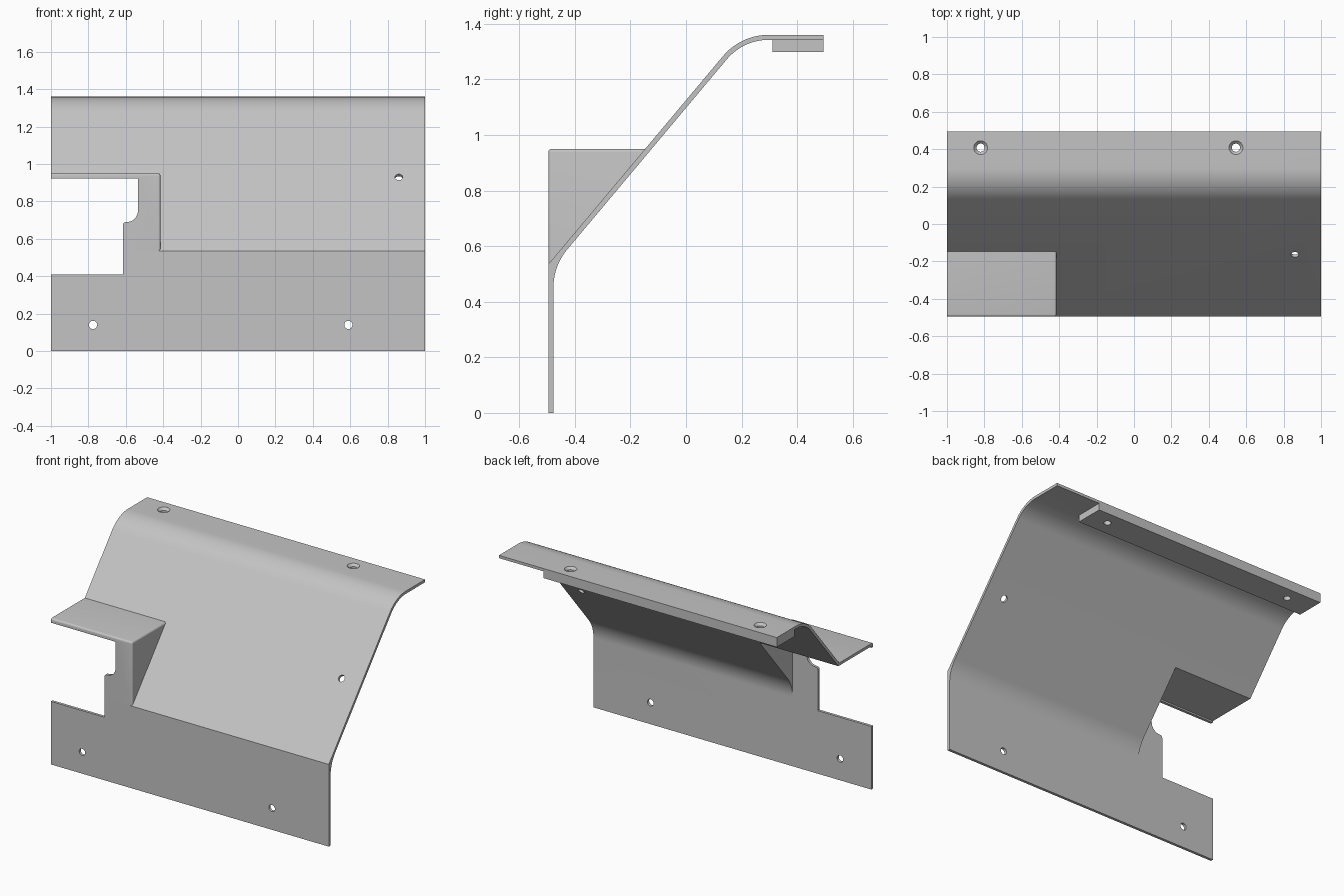
import bpy, bmesh
from math import sin, cos, tan, radians, pi
from mathutils import Matrix, Vector

old = bpy.data.objects.get("Cube")
if old:
    bpy.data.objects.remove(old, do_unlink=True)

grey = bpy.data.materials.new("sheet_grey")
grey.use_nodes = True
colour = (0.55, 0.55, 0.55, 1)
grey.diffuse_color = colour
grey.node_tree.nodes["Principled BSDF"].inputs["Base Color"].default_value = colour

T = 0.018                      # sheet thickness
FRONT, BACK, TOP = -0.495, 0.495, 1.36
CREASE = 0.535                 # height of the lower bend
A = radians(50)                # slope angle from horizontal
R = 0.215                      # bend radius


def add_object(name, bm):
    bmesh.ops.recalc_face_normals(bm, faces=bm.faces)
    mesh = bpy.data.meshes.new(name)
    bm.to_mesh(mesh)
    bm.free()
    mesh.materials.append(grey)
    ob = bpy.data.objects.new(name, mesh)
    bpy.context.collection.objects.link(ob)
    return ob


def prism(name, points, lo, hi, axis="x", round_edge=None):
    """Extrude a (y, z) outline along x, or an (x, z) outline along y."""
    place = (lambda a, b, d: (d, a, b)) if axis == "x" else (lambda a, b, d: (a, d, b))
    bm = bmesh.new()
    face = bm.faces.new([bm.verts.new(place(a, b, lo)) for a, b in points])
    grown = bmesh.ops.extrude_face_region(bm, geom=[face])
    verts = [v for v in grown["geom"] if isinstance(v, bmesh.types.BMVert)]
    bmesh.ops.translate(bm, verts=verts, vec=place(0, 0, hi - lo))
    if round_edge:
        edges = [e for e in bm.edges if round_edge(*(v.co for v in e.verts))]
        bmesh.ops.bevel(bm, geom=edges, offset=0.018, segments=5, profile=0.5,
                        affect="EDGES", clamp_overlap=True)
    return add_object(name, bm)


def cylinder(name, centre, direction, r_low, r_high, depth):
    bm = bmesh.new()
    turn = Vector((0, 0, 1)).rotation_difference(Vector(direction)).to_matrix().to_4x4()
    bmesh.ops.create_cone(bm, cap_ends=True, segments=32, radius1=r_low, radius2=r_high,
                          depth=depth, matrix=Matrix.Translation(centre) @ turn)
    return add_object(name, bm)


def boolean(ob, tool, operation="DIFFERENCE"):
    mod = ob.modifiers.new("bool", "BOOLEAN")
    mod.object, mod.operation, mod.solver = tool, operation, "EXACT"
    bpy.context.view_layer.objects.active = ob
    bpy.ops.object.modifier_apply(modifier=mod.name)
    bpy.data.objects.remove(tool, do_unlink=True)


def arc(cy, cz, r, start, end, steps=14):
    return [(cy + r * cos(start + (end - start) * i / steps),
             cz + r * sin(start + (end - start) * i / steps)) for i in range(steps + 1)]


# Bent sheet: upright front, slope and top flange
corner_y = FRONT + (TOP - CREASE) / tan(A)
top_cy, top_cz = corner_y + R * tan(A / 2), TOP - R
low_z = CREASE + T * tan(A) - T / cos(A) - R * tan((pi / 2 - A) / 2)
outer = [(FRONT, 0), (FRONT, CREASE)] + arc(top_cy, top_cz, R, pi / 2 + A, pi / 2) + [(BACK, TOP)]
inner = ([(BACK, TOP - T)] + arc(top_cy, top_cz, R - T, pi / 2, pi / 2 + A)
         + arc(FRONT + T + R, low_z, R, pi / 2 + A, pi) + [(FRONT + T, 0)])
panel = prism("bent_panel", outer + inner, -1, 1)

# Raised box with rounded outer edges, merged into the slope
BOX_TOP, BOX_X = 0.95, -0.415
slope_y = FRONT + (BOX_TOP - CREASE) / tan(A) + 0.012


def box_edge(a, b):
    at = lambda axis, value: abs(a[axis] - value) + abs(b[axis] - value) < 1e-4
    return at(1, FRONT) + at(2, BOX_TOP) + at(0, BOX_X) >= 2 and (
        (at(1, FRONT) and at(2, BOX_TOP)) or (at(0, BOX_X) and (at(1, FRONT) or at(2, BOX_TOP))))


wedge = prism("box_wedge", [(FRONT, 0.5), (FRONT + 0.012, 0.5), (FRONT + 0.012, CREASE),
                            (slope_y, BOX_TOP), (FRONT, BOX_TOP)], -1, BOX_X, round_edge=box_edge)
boolean(panel, wedge, "UNION")

# Hollow the box from behind
boolean(panel, prism("box_hollow", [(FRONT + T, 0.41), (-0.3, 0.41), (0.1, BOX_TOP - T),
                                    (FRONT + T, BOX_TOP - T)], -1.1, BOX_X - T))

# Stepped opening in the front
opening = ([(-1.1, 0.41), (-0.615, 0.41)] + arc(-0.6, 0.675, 0.015, pi, pi / 2, 5)
           + arc(-0.595, 0.75, 0.06, -pi / 2, 0, 8) + [(-0.535, 0.922), (-1.1, 0.922)])
boolean(panel, prism("front_opening", opening, -0.6, FRONT + T + 0.01, axis="y"))

# Bar under the top flange
bar = prism("flange_bar", [(0.312, 1.298), (BACK, 1.298), (BACK, TOP - T), (0.312, TOP - T)], -1, 0.68)

# Screw holes: front, slope and countersunk flange
for x in (-0.775, 0.59):
    boolean(panel, cylinder("hole", (x, FRONT, 0.14), (0, 1, 0), 0.022, 0.022, 0.2))
hole_z = 0.93
hole_y = FRONT + (hole_z - CREASE) / tan(A)
boolean(panel, cylinder("hole", (0.86, hole_y, hole_z), (0, -sin(A), cos(A)), 0.021, 0.021, 0.2))
for x in (-0.82, 0.545):
    for part in (panel, bar):
        boolean(part, cylinder("hole", (x, 0.408, TOP), (0, 0, 1), 0.022, 0.022, 0.3))
    boolean(panel, cylinder("sink", (x, 0.408, TOP - 0.005), (0, 0, 1), 0.022, 0.042, 0.02))

# Smooth bends, sharp edges
bpy.ops.object.select_all(action="DESELECT")
for part in (panel, bar):
    part.select_set(True)
bpy.context.view_layer.objects.active = panel
bpy.ops.object.shade_smooth_by_angle(angle=radians(25))
